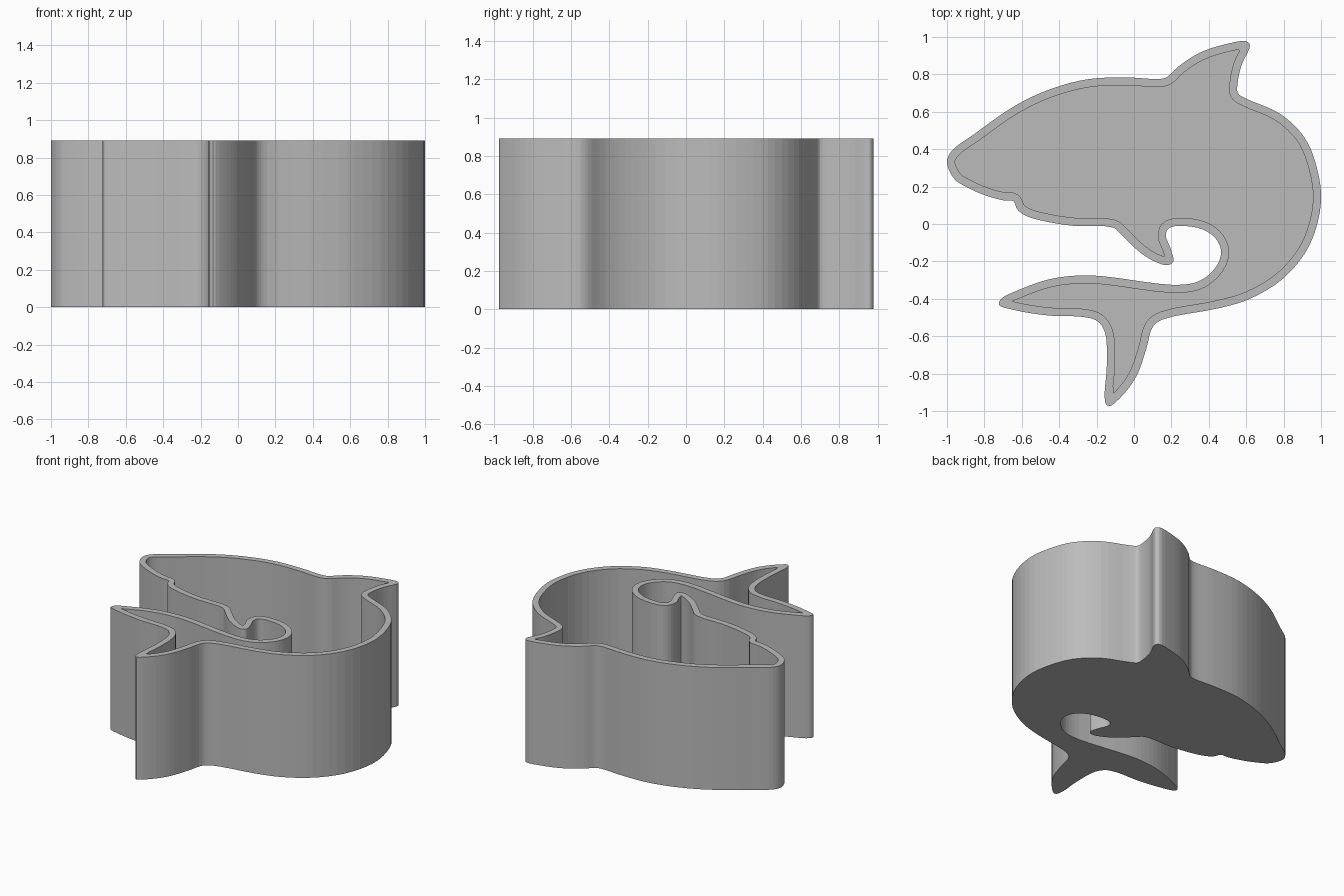
import bpy
import bmesh
from mathutils import Vector
from mathutils.geometry import intersect_point_line

HEIGHT = 0.89
WALL = 0.043
FLOOR = 0.045
STEPS = 4

# Outline of the leaping shark, counter-clockwise from the nose, part by part
jaw = [(-1, .33), (-.96, .24), (-.9, .2), (-.8, .155), (-.7, .127), (-.645, .122),
       (-.625, .08), (-.58, .045), (-.48, .015), (-.32, -.01), (-.11, -.02)]
chest_fin = [(-.065, -.06), (.03, -.15), (.11, -.2), (.18, -.22), (.21, -.2),
             (.195, -.13), (.17, -.06), (.19, -.02)]
tail_hollow = [(.34, -.02), (.43, -.07), (.465, -.14), (.45, -.21), (.39, -.28),
               (.32, -.315), (.2, -.325), (-.16, -.28)]
upper_fluke = [(-.29, -.275), (-.45, -.295), (-.61, -.35), (-.71, -.4), (-.722, -.432),
               (-.64, -.46), (-.45, -.49), (-.27, -.497)]
lower_fluke = [(-.195, -.52), (-.155, -.58), (-.145, -.75), (-.155, -.95), (-.135, -.975),
               (-.06, -.915), (.015, -.81), (.065, -.67), (.1, -.55), (.155, -.51)]
back = [(.455, -.45), (.62, -.4), (.805, -.285), (.94, -.11), (1, .12),
        (.975, .31), (.91, .465), (.78, .59), (.6, .67)]
dorsal_fin = [(.555, .7), (.555, .76), (.575, .85), (.62, .955), (.6, .977),
              (.485, .96), (.35, .915), (.235, .84), (.175, .785)]
head = [(.13, .775), (-.02, .783), (-.24, .775), (-.45, .72), (-.64, .63),
        (-.855, .48), (-.975, .39)]


def smooth_loop(points):
    """Closed curve through the points, parameterised so tight bends do not overshoot."""
    pts = [Vector(p) for p in points]
    n = len(pts)
    out = []
    for i in range(n):
        a, b, c, d = (pts[(i + k) % n] for k in (-1, 0, 1, 2))
        t1 = (b - a).length ** 0.5
        t2 = t1 + (c - b).length ** 0.5
        t3 = t2 + (d - c).length ** 0.5
        for s in range(STEPS):
            t = t1 + (t2 - t1) * s / STEPS
            ab = a.lerp(b, t / t1)
            bc = b.lerp(c, (t - t1) / (t2 - t1))
            cd = c.lerp(d, (t - t2) / (t3 - t2))
            out.append(ab.lerp(bc, t / t2).lerp(bc.lerp(cd, (t - t1) / (t3 - t1)),
                                                (t - t1) / (t2 - t1)))
    return out


def edge_distance(p, a, b):
    hit, f = intersect_point_line(p, a, b)
    return (p - a.lerp(b, min(max(f, 0), 1))).length


def inset_loop(loop, dist):
    """Parallel loop inside; points crowded out of narrow tips are dropped."""
    n = len(loop)
    out = []
    for i, p in enumerate(loop):
        along = (loop[(i + 1) % n] - loop[i - 1]).normalized()
        q = p + Vector((-along.y, along.x)) * dist
        if min(edge_distance(q, loop[k - 1], loop[k]) for k in range(n)) > dist * 0.93:
            out.append(q)
    return out


def prism(name, loop, bottom, top):
    bm = bmesh.new()
    base = bm.faces.new([bm.verts.new((p.x, p.y, bottom)) for p in loop])
    grown = bmesh.ops.extrude_face_region(bm, geom=[base])["geom"]
    bmesh.ops.translate(bm, vec=(0, 0, top - bottom),
                        verts=[g for g in grown if isinstance(g, bmesh.types.BMVert)])
    bmesh.ops.recalc_face_normals(bm, faces=bm.faces)
    mesh = bpy.data.meshes.new(name)
    bm.to_mesh(mesh)
    bm.free()
    obj = bpy.data.objects.new(name, mesh)
    bpy.context.collection.objects.link(obj)
    return obj


cube = bpy.data.objects.get("Cube")
if cube:
    bpy.data.objects.remove(cube, do_unlink=True)

grey = bpy.data.materials.new("plain_grey")
grey.use_nodes = True
colour = (0.5, 0.5, 0.5, 1)
grey.diffuse_color = colour
grey.node_tree.nodes["Principled BSDF"].inputs["Base Color"].default_value = colour

# Solid shark block, hollowed from above to leave a wall and a floor
outline = smooth_loop(jaw + chest_fin + tail_hollow + upper_fluke
                      + lower_fluke + back + dorsal_fin + head)
tray = prism("shark_tray", outline, 0, HEIGHT)
cavity = prism("cavity_cutter", inset_loop(outline, WALL), FLOOR, HEIGHT + 0.1)
for obj in (tray, cavity):
    obj.data.materials.append(grey)
cavity.hide_render = True

cut = tray.modifiers.new("hollow", 'BOOLEAN')
cut.operation = 'DIFFERENCE'
cut.solver = 'EXACT'
cut.object = cavity
bpy.context.view_layer.objects.active = tray
bpy.ops.object.modifier_apply(modifier=cut.name)
bpy.data.objects.remove(cavity, do_unlink=True)
